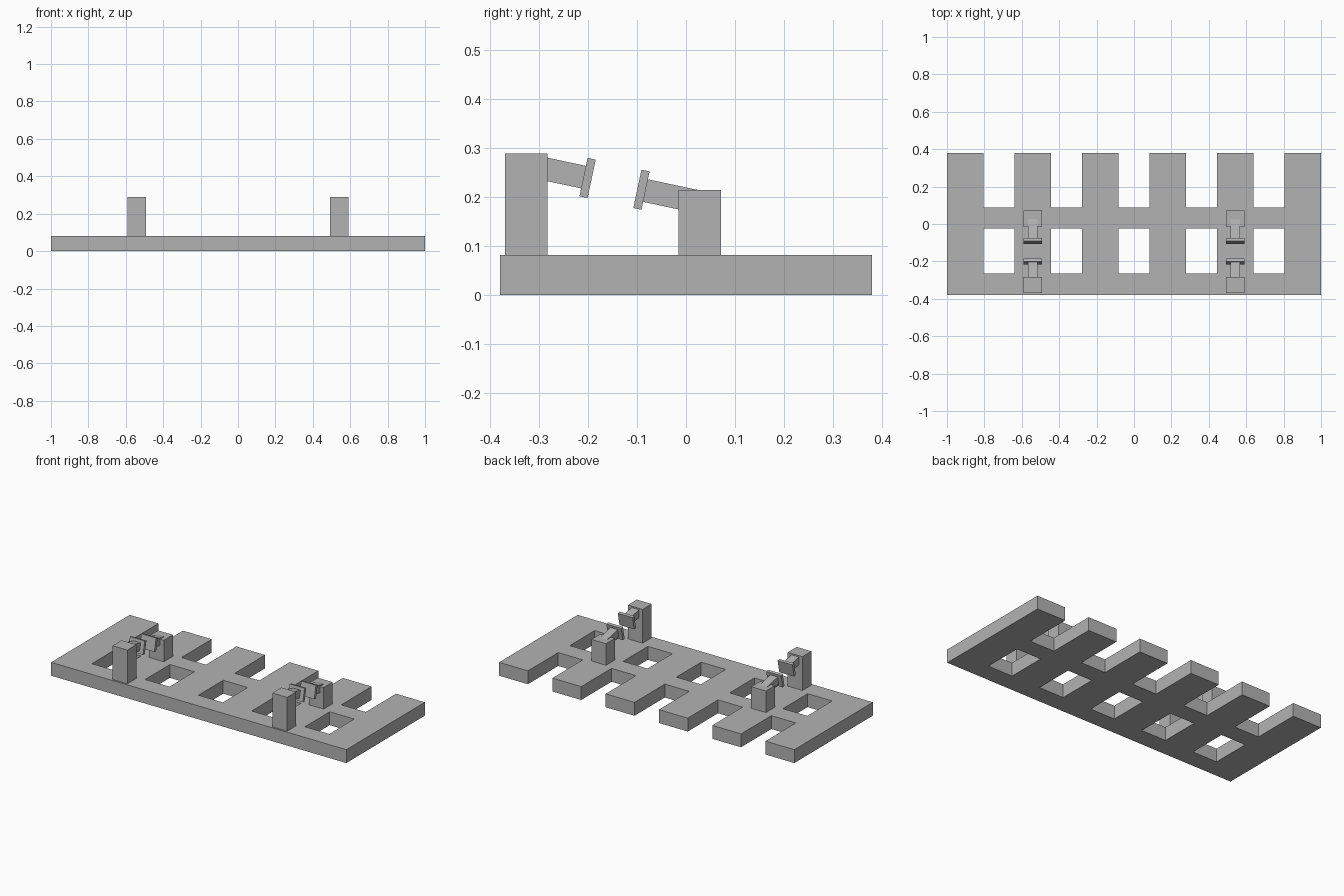
import bpy, bmesh, math
from mathutils import Matrix

cube = bpy.data.objects.get("Cube")
if cube:
    bpy.data.objects.remove(cube, do_unlink=True)

grey = bpy.data.materials.new("plain grey")
grey.use_nodes = True
colour = (0.45, 0.45, 0.45, 1)
grey.diffuse_color = colour
grey.node_tree.nodes["Principled BSDF"].inputs["Base Color"].default_value = colour


def finish(name, bm):
    mesh = bpy.data.meshes.new(name)
    bmesh.ops.recalc_face_normals(bm, faces=bm.faces)
    bm.to_mesh(mesh)
    bm.free()
    mesh.materials.append(grey)
    obj = bpy.data.objects.new(name, mesh)
    bpy.context.collection.objects.link(obj)
    return obj


def box(name, centre, size, tilt=0):
    bm = bmesh.new()
    bmesh.ops.create_cube(bm, size=1, matrix=Matrix.Diagonal((*size, 1)))
    obj = finish(name, bm)
    obj.location = centre
    obj.rotation_euler.x = tilt
    return obj


# Slotted base: six fingers joined by two cross rails
BASE_TOP = 0.082
FINGER, PITCH = 0.195, 0.361
xs = [-1 + PITCH * i + w for i in range(6) for w in (0, FINGER)]
ys = [-0.38, -0.265, -0.025, 0.087, 0.38]
bm = bmesh.new()
for col in range(len(xs) - 1):
    for row in range(len(ys) - 1):
        if col % 2 == 0 or row % 2 == 0:
            corners = [(col, row), (col + 1, row), (col + 1, row + 1), (col, row + 1)]
            bm.faces.new([bm.verts.new((xs[i], ys[j], 0)) for i, j in corners])
bmesh.ops.remove_doubles(bm, verts=bm.verts, dist=0.001)
top = bmesh.ops.extrude_face_region(bm, geom=bm.faces[:], use_keep_orig=True)["geom"]
bmesh.ops.translate(bm, vec=(0, 0, BASE_TOP),
                    verts=[v for v in top if isinstance(v, bmesh.types.BMVert)])
finish("slotted_base", bm)

# Two pairs of posts, each with a tilted arm and end plate facing its partner
TILT = math.radians(-12)
ARM = 0.12
for side, x in (("right", -0.5415), ("left", 0.5415)):
    for end, post_y, height, plate_y, plate_z, away in (
            ("front", -0.326, 0.289, -0.201, 0.239, -1),
            ("rear", 0.028, 0.214, -0.091, 0.215, 1)):
        name = f"{side}_{end}"
        box(f"{name}_post", (x, post_y, (BASE_TOP + height) / 2),
            (0.1, 0.087, height - BASE_TOP))
        box(f"{name}_plate", (x, plate_y, plate_z), (0.1, 0.017, 0.08), TILT)
        reach = away * ARM / 2
        box(f"{name}_arm",
            (x, plate_y + reach * math.cos(TILT), plate_z + reach * math.sin(TILT)),
            (0.05, ARM, 0.047), TILT)
